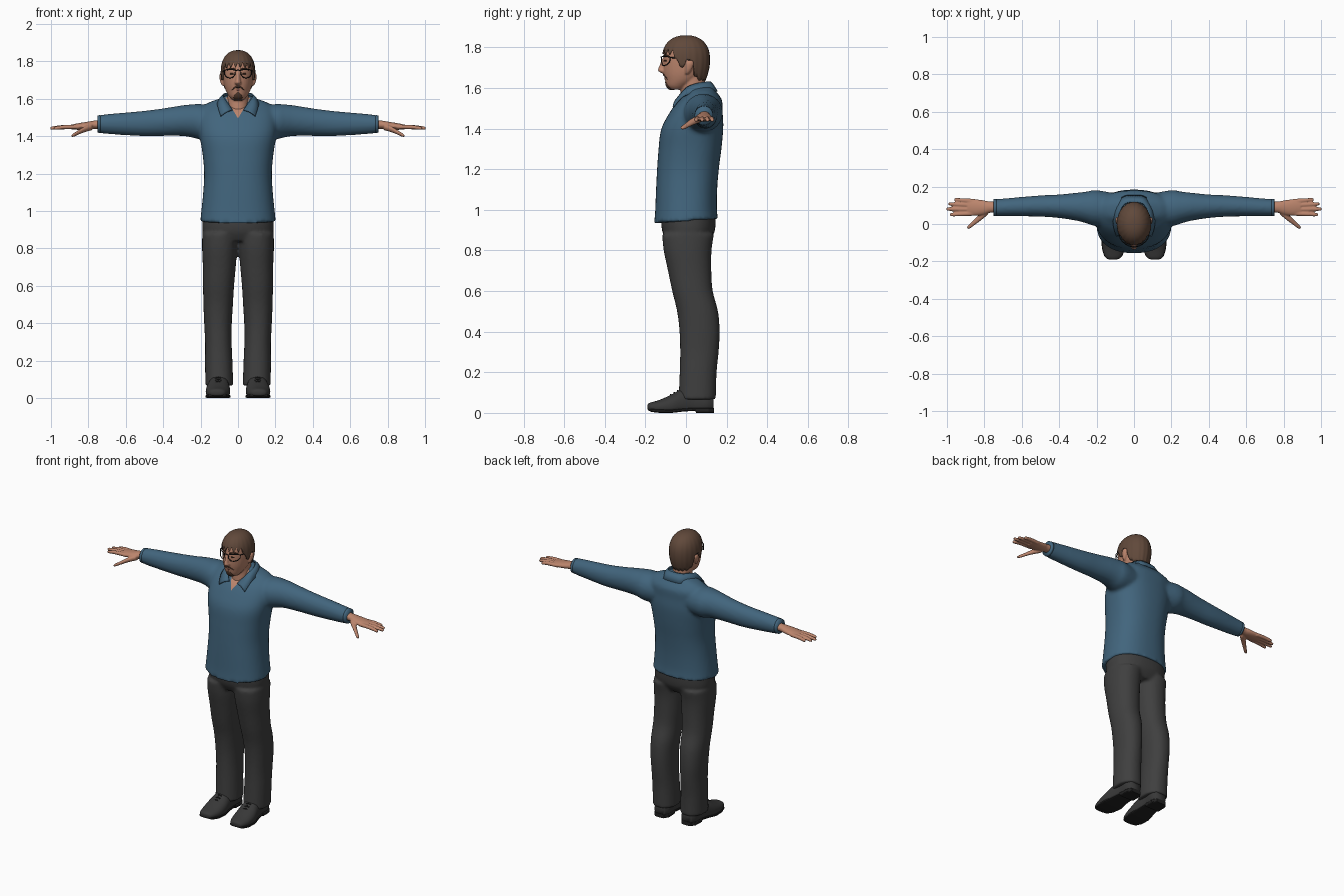
import bpy, bmesh, math
from mathutils import Vector


def material(name, r, g, b):
    m = bpy.data.materials.new(name)
    m.diffuse_color = (r, g, b, 1)
    return m


SKIN = material("skin", 0.50, 0.235, 0.152)
SHIRT = material("shirt_blue", 0.054, 0.13, 0.205)
TROUSER = material("trouser_grey", 0.05, 0.05, 0.05)
SHOE = material("shoe_grey", 0.04, 0.04, 0.04)
SOLE = material("sole_black", 0.015, 0.015, 0.015)
HAIR = material("hair_brown", 0.118, 0.066, 0.043)
BEARD = material("beard_brown", 0.07, 0.035, 0.022)
FRAME = material("glasses_black", 0.012, 0.012, 0.012)
LIP = material("lip", 0.33, 0.12, 0.09)


def smooth_rows(rows, k):
    """Catmull-Rom interpolation between rows of numbers."""
    out, n = [], len(rows)
    for i in range(n - 1):
        p = [rows[max(i - 1, 0)], rows[i], rows[i + 1], rows[min(i + 2, n - 1)]]
        for j in range(k):
            t = j / k
            out.append([0.5 * (2 * b + (c - a) * t + (2 * a - 5 * b + 4 * c - d) * t * t
                               + (3 * b - a - 3 * c + d) * t ** 3) for a, b, c, d in zip(*p)])
    return out + [list(rows[-1])]


def grid(bm, rows, closed=True, cap=True):
    """Bridge rows of points into a skin."""
    vs = [[bm.verts.new(p) for p in r] for r in rows]
    n = len(rows[0])
    for a, b in zip(vs, vs[1:]):
        for i in range(n if closed else n - 1):
            j = (i + 1) % n
            bm.faces.new((a[i], a[j], b[j], b[i]))
    if closed and cap:
        bm.faces.new(vs[0])
        bm.faces.new(vs[-1])


def loft(bm, axis, rings, s=1, e=2.0, k=4, n=32, floor=-1, slope=0):
    """Rings are (station, centre a, centre b, radius a, radius b) along an axis."""
    rows = []
    for t, a, b, ra, rb in (smooth_rows(rings, k) if k > 1 else rings):
        row = []
        for i in range(n):
            c, d = math.cos(math.tau * i / n), math.sin(math.tau * i / n)
            u = a + ra * math.copysign(abs(c) ** (2 / e), c)
            v = b + rb * math.copysign(abs(d) ** (2 / e), d)
            x, y, z = {'X': (t, u, v), 'Y': (u, t, v), 'Z': (u, v, t + slope * v)}[axis]
            row.append((s * x, y, max(z, floor)))
        rows.append(row)
    grid(bm, rows)


def finish(bm, name, mats, smooth=True):
    bmesh.ops.remove_doubles(bm, verts=bm.verts, dist=1e-5)
    bmesh.ops.recalc_face_normals(bm, faces=bm.faces)
    for f in bm.faces:
        f.smooth = smooth
    me = bpy.data.meshes.new(name)
    bm.to_mesh(me)
    bm.free()
    for m in mats:
        me.materials.append(m)
    ob = bpy.data.objects.new(name, me)
    bpy.context.collection.objects.link(ob)
    return ob


def fuse(ob, voxel, iters):
    """Melt overlapping parts into one smooth skin."""
    r = ob.modifiers.new("fuse", 'REMESH')
    r.mode, r.voxel_size, r.use_smooth_shade = 'VOXEL', voxel, True
    m = ob.modifiers.new("soften", 'SMOOTH')
    m.factor, m.iterations = 0.5, iters
    return ob


def tube(name, pts, r, mat, cyclic=False):
    cu = bpy.data.curves.new(name, 'CURVE')
    cu.dimensions, cu.bevel_depth, cu.bevel_resolution, cu.use_fill_caps = '3D', r, 2, True
    sp = cu.splines.new('POLY')
    sp.points.add(len(pts) - 1)
    for p, q in zip(sp.points, pts):
        p.co = (*q, 1)
    sp.use_cyclic_u = cyclic
    cu.materials.append(mat)
    bpy.context.collection.objects.link(bpy.data.objects.new(name, cu))


# Shirt: body and sleeves fused, with a V neck cut in
bm = bmesh.new()
loft(bm, 'Z', [(.945, 0, 0, .202, .157), (1, 0, 0, .196, .152), (1.1, 0, .003, .186, .151),
               (1.2, 0, .01, .181, .153), (1.3, 0, .02, .189, .156), (1.4, 0, .03, .205, .154),
               (1.47, 0, .045, .21, .135), (1.53, 0, .065, .2, .112), (1.57, 0, .075, .165, .075),
               (1.6, 0, .07, .085, .062), (1.615, 0, .065, .06, .05)], e=2.35, n=48, slope=.07)
for s in (1, -1):
    loft(bm, 'X', [(.08, .08, 1.475, .08, .085), (.2, .085, 1.478, .096, .094), (.25, .088, 1.482, .086, .088),
                   (.3, .092, 1.483, .076, .082), (.4, .095, 1.475, .063, .074), (.5, .096, 1.468, .057, .068),
                   (.6, .093, 1.466, .052, .061), (.7, .089, 1.465, .047, .053), (.75, .088, 1.465, .045, .047)], s)
shirt = fuse(finish(bm, "shirt", [SHIRT, SKIN]), .011, 5)
me = bpy.data.meshes.new_from_object(shirt.evaluated_get(bpy.context.evaluated_depsgraph_get()))
shirt.modifiers.clear()
bm = bmesh.new()
bm.from_mesh(me)
for s in (1, -1):
    fs = [f for f in bm.faces if f.calc_center_median().y < .03 and f.calc_center_median().z > 1.48]
    geom = fs + list({e for f in fs for e in f.edges}) + list({v for f in fs for v in f.verts})
    bmesh.ops.bisect_plane(bm, geom=geom, plane_co=(0, 0, 1.495), plane_no=(1, 0, -.6 * s))
for f in bm.faces:
    c = f.calc_center_median()
    f.material_index = int(c.y < .03 and c.z > 1.49 and abs(c.x) < .6 * (c.z - 1.495))
bm.to_mesh(shirt.data)
bm.free()

# Folded collar, half modelled and mirrored
bm = bmesh.new()
collar = [(0, .118, 1.63, 0, .152, 1.583), (.05, .107, 1.63, .062, .142, 1.583),
          (.078, .055, 1.622, .107, .07, 1.578), (.071, .002, 1.60, .108, -.012, 1.56),
          (.03, -.05, 1.54, .093, -.063, 1.507)]
rows = []
for r in smooth_rows(collar, 5):
    a, b = Vector(r[:3]), Vector(r[3:])
    mid = (a + b) / 2 + Vector((0, 0, .006))
    rows.append([a, mid, b])
grid(bm, rows, closed=False)
ob = finish(bm, "collar", [SHIRT])
ob.modifiers.new("mirror", 'MIRROR').use_clip = True
ob.modifiers.new("cloth", 'SOLIDIFY').thickness = .008
ob.modifiers["cloth"].offset = 0

# Sleeve cuffs and hands
for s, side in ((1, "left"), (-1, "right")):
    bm = bmesh.new()
    loft(bm, 'X', [(.735, .088, 1.465, .046, .048), (.75, .088, 1.465, .045, .046)], s, k=1)
    finish(bm, "sleeve_cuff_" + side, [SHIRT])
    bm = bmesh.new()
    loft(bm, 'X', [(.72, .09, 1.463, .03, .025), (.77, .09, 1.461, .03, .022), (.80, .088, 1.457, .038, .021),
                   (.85, .088, 1.452, .044, .018), (.89, .09, 1.449, .038, .013)], s)
    for y0, y1, tip in ((.122, .13, .962), (.1, .107, .992), (.078, .08, 1.004), (.056, .05, .985)):
        loft(bm, 'X', [(.85, y0, 1.45, .012, .012), ((.86 + tip) / 2, (y0 + y1) / 2, 1.449, .0115, .0115),
                       (tip - .01, y1, 1.443, .0095, .0095), (tip, y1, 1.442, .005, .005)], s, n=12)
    loft(bm, 'X', [(.78, .07, 1.45, .02, .018), (.82, .038, 1.437, .02, .016), (.855, .008, 1.419, .016, .012),
                   (.88, -.013, 1.406, .013, .01), (.892, -.02, 1.401, .006, .005)], s, n=16)
    fuse(finish(bm, "hand_" + side, [SKIN]), .0045, 3)

# Trousers: hips and two legs fused
bm = bmesh.new()
loft(bm, 'Z', [(.84, 0, .01, .16, .1), (.89, 0, .012, .188, .128), (.95, 0, .012, .19, .134),
               (1.0, 0, .012, .185, .13)], e=2.3, n=48)
for s in (1, -1):
    loft(bm, 'Z', [(.066, .1, .055, .075, .092), (.2, .103, .06, .073, .091), (.3, .105, .066, .071, .095),
                   (.4, .107, .067, .074, .099), (.5, .106, .057, .079, .101), (.6, .104, .032, .083, .1),
                   (.7, .1, .018, .088, .107), (.8, .098, .008, .094, .118), (.88, .096, .01, .095, .128)], s, e=2.2)
fuse(finish(bm, "trousers", [TROUSER]), .01, 4)

# Shoes with soles, heels and laces
for s, side in ((1, "left"), (-1, "right")):
    bm = bmesh.new()
    loft(bm, 'Y', [(-.19, .112, .03, .018, .01), (-.178, .111, .028, .042, .022), (-.13, .109, .028, .06, .036),
                   (-.07, .107, .036, .065, .055), (-.02, .104, .05, .058, .068), (.04, .1, .055, .05, .07),
                   (.1, .098, .055, .052, .062), (.135, .098, .05, .036, .045)], s, e=2.2, floor=.013)
    finish(bm, "shoe_" + side, [SHOE])
    bm = bmesh.new()
    loft(bm, 'Y', [(-.186, .111, .018, .026, .006), (-.172, .111, .013, .048, .008), (-.13, .109, .009, .063, .009),
                   (-.07, .107, .008, .067, .008), (-.01, .104, .015, .057, .008), (.045, .1, .018, .051, .008),
                   (.05, .1, .0125, .053, .0125), (.11, .098, .0125, .053, .0125), (.137, .098, .0125, .034, .0125)],
         s, e=5, k=1)
    finish(bm, "shoe_sole_" + side, [SOLE], smooth=False)
    for y, z in ((-.075, .09), (-.058, .1), (-.041, .11)):
        tube("shoe_lace_" + side, [(s * (.106 + dx), y, z - 25 * dx * dx) for dx in (-.028, -.015, 0, .015, .028)],
             .004, SOLE)

# Head: skull, nose, neck and ears fused
bm = bmesh.new()
loft(bm, 'Z', [(1.592, 0, -.045, .028, .03), (1.61, 0, -.04, .046, .055), (1.64, 0, -.02, .064, .083),
               (1.68, 0, -.008, .076, .103), (1.74, 0, -.005, .082, .107), (1.79, 0, 0, .08, .104),
               (1.825, 0, 0, .06, .08), (1.845, 0, 0, .025, .035)])
loft(bm, 'Z', [(1.50, 0, .035, .06, .065), (1.57, 0, .035, .057, .062), (1.62, 0, .035, .057, .06),
               (1.68, 0, .03, .058, .06)])
loft(bm, 'Z', [(1.672, 0, -.106, .01, .012), (1.685, 0, -.116, .018, .022), (1.70, 0, -.114, .013, .021),
               (1.745, 0, -.106, .01, .012)], n=16)
for s in (1, -1):
    loft(bm, 'Z', [(1.67, .078, .005, .007, .009), (1.69, .084, .012, .011, .016), (1.72, .088, .018, .012, .021),
                   (1.737, .088, .02, .008, .013)], s, n=16)
fuse(finish(bm, "head", [SKIN]), .005, 3)


# Hair: cap whose lower edge follows fringe, sideburns and nape
def hair_edge(a):
    d = abs(math.degrees(a))
    jag = abs((a * 3.2) % 1 - .5) * 2
    table = [(0, 1.768), (52, 1.765), (66, 1.74), (75, 1.70), (86, 1.70), (92, 1.735),
             (104, 1.73), (114, 1.66), (130, 1.635), (181, 1.63)]
    for (d0, z0), (d1, z1) in zip(table, table[1:]):
        if d <= d1:
            return z0 + (z1 - z0) * (d - d0) / (d1 - d0) + jag * (.03 if d < 60 else .012)


bm = bmesh.new()
rows = []
for i in range(21):
    row = []
    for j in range(120):
        a = math.tau * j / 120 - math.pi
        z = 1.86 - (1.86 - hair_edge(a)) * (i / 20) ** 2
        if z > 1.74:
            r = max(0, 1 - ((z - 1.74) / .12) ** 2.3) ** (1 / 2.3)
        else:
            r = 1 - .22 * ((1.74 - z) / .11) ** 2
        r *= 1 + .008 * math.sin(a * 20) * i / 20
        row.append((.092 * r * math.sin(a), -.118 * r * math.cos(a), z))
    rows.append(row)
grid(bm, rows, cap=False)
ob = finish(bm, "hair", [HAIR])
so = ob.modifiers.new("thickness", 'SOLIDIFY')
so.thickness, so.offset = .014, -1

# Moustache, goatee, lips, eyebrows and eyes
bm = bmesh.new()
loft(bm, 'X', [(x, -.107 + 14 * x * x, 1.665 - 16 * x * x, .006 - .08 * abs(x), .0065 - .08 * abs(x))
               for x in (-.034, -.02, -.008, 0, .008, .02, .034)], n=12)
loft(bm, 'Z', [(1.59, 0, -.068, .014, .012), (1.605, 0, -.082, .023, .014), (1.622, 0, -.091, .02, .011),
               (1.637, 0, -.096, .008, .006)], n=20)
finish(bm, "moustache_and_goatee", [BEARD])
bm = bmesh.new()
loft(bm, 'X', [(-.02, -.096, 1.648, .003, .002), (0, -.101, 1.648, .006, .006), (.02, -.096, 1.648, .003, .002)], n=12)
finish(bm, "lips", [LIP])


def face_y(x, off=0):
    return -.005 - (.107 + off) * math.sqrt(1 - (x / (.084 + off)) ** 2)


for s in (1, -1):
    tube("eyebrow", [(s * x, face_y(x), z) for x, z in ((.014, 1.757), (.03, 1.762), (.045, 1.761), (.058, 1.755))],
         .004, BEARD)
    tube("eye", [(s * x, face_y(x), 1.734) for x in (.024, .03, .036, .042)], .0035, BEARD)
    # Glasses: rim and temple on each side
    rim = [(.014, 1.753), (.03, 1.756), (.06, 1.756), (.073, 1.752), (.072, 1.73), (.062, 1.716),
           (.045, 1.711), (.028, 1.714), (.016, 1.73)]
    tube("glasses_rim", [(s * x, face_y(x, .01), z) for x, z in rim], .0026, FRAME, True)
    tube("glasses_temple", [(s * .073, face_y(.073, .01), 1.75), (s * .085, -.03, 1.748), (s * .092, .02, 1.738)],
         .0026, FRAME)
tube("glasses_bridge", [(-.014, face_y(.014, .01), 1.75), (0, -.124, 1.754), (.014, face_y(.014, .01), 1.75)],
     .0026, FRAME)
